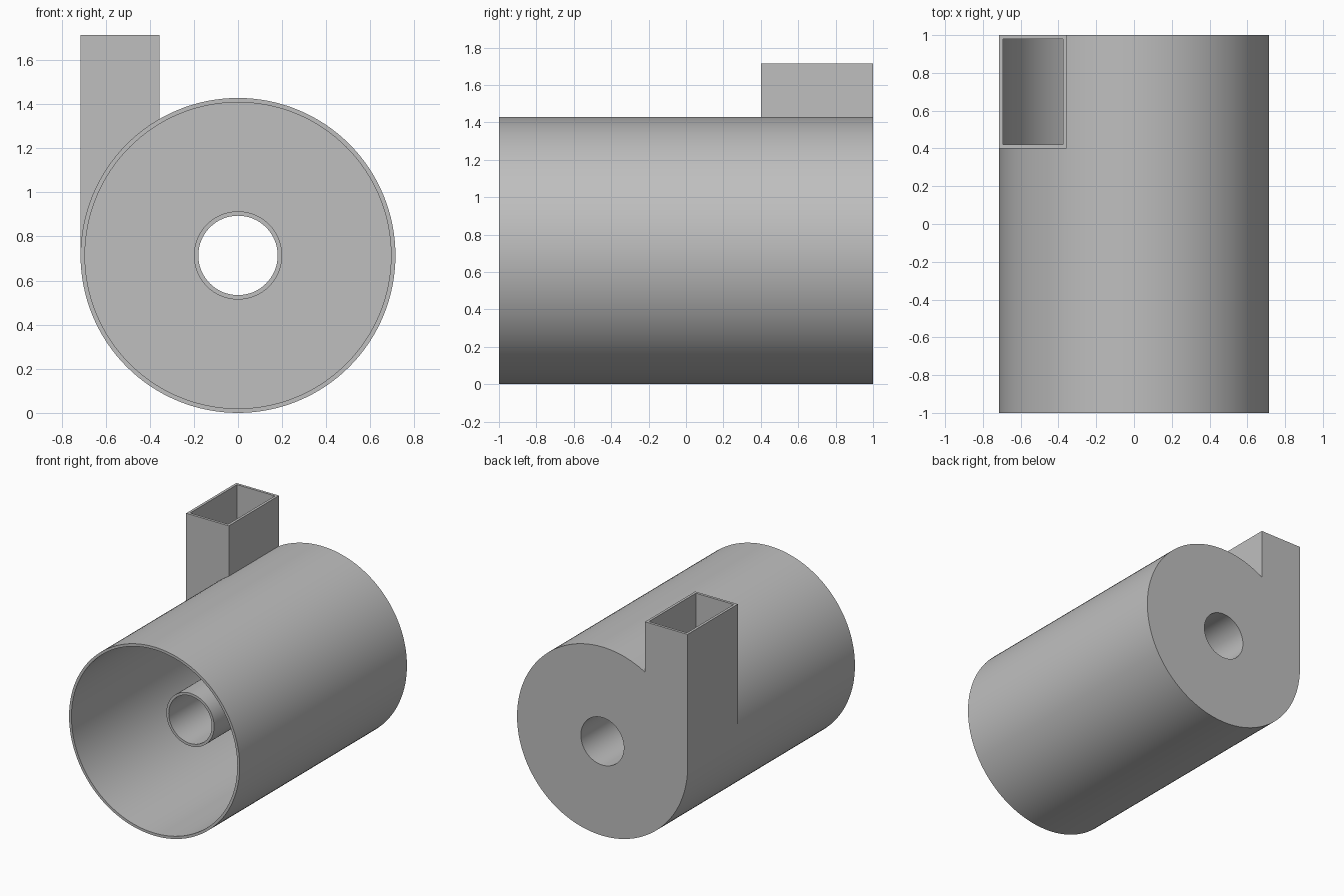
import bpy
import math
from mathutils import Matrix, Vector

cube = bpy.data.objects.get("Cube")
if cube:
    bpy.data.objects.remove(cube)

R = 0.714            # drum radius, also the height of its axis
WALL = 0.02
DUCT_W, DUCT_D, TOP = 0.357, 0.6, 1.714
PIPE_R, PIPE_FRONT = 0.2, -0.571

grey = bpy.data.materials.new("plain grey")
grey.use_nodes = True
colour = (0.52, 0.52, 0.52, 1)
grey.diffuse_color = colour
grey.node_tree.nodes["Principled BSDF"].inputs["Base Color"].default_value = colour


def cylinder(name, radius, y0, y1, sides=128):
    bpy.ops.mesh.primitive_cylinder_add(vertices=sides, radius=radius, depth=y1 - y0)
    ob = bpy.context.object
    ob.name = name
    ob.data.transform(Matrix.Translation((0, (y0 + y1) / 2, R))
                      @ Matrix.Rotation(math.pi / 2, 4, 'X'))
    ob.data.materials.append(grey)
    return ob


def box(name, low, high):
    low, high = Vector(low), Vector(high)
    bpy.ops.mesh.primitive_cube_add(size=1)
    ob = bpy.context.object
    ob.name = name
    ob.data.transform(Matrix.Translation((low + high) / 2)
                      @ Matrix.Diagonal((*(high - low), 1)))
    ob.data.materials.append(grey)
    return ob


def combine(target, tool, operation):
    mod = target.modifiers.new(operation.lower(), 'BOOLEAN')
    mod.operation, mod.object, mod.solver = operation, tool, 'EXACT'
    bpy.context.view_layer.objects.active = target
    bpy.ops.object.modifier_apply(modifier=mod.name)
    bpy.data.objects.remove(tool)


# Outer drum with the tangential inlet duct
body = cylinder("drum_with_inlet_duct", R, -1, 1)
combine(body, box("duct_outer", (-R, 1 - DUCT_D, R), (-R + DUCT_W, 1, TOP)), 'UNION')

# Hollow the drum from the front, and the duct from the top
combine(body, cylinder("drum_hollow", R - WALL, -1.1, 1 - WALL), 'DIFFERENCE')
combine(body, box("duct_hollow", (-R + WALL, 1 - DUCT_D + WALL, R),
                  (-R + DUCT_W - WALL, 1 - WALL, TOP + 0.1)), 'DIFFERENCE')

# Round outlet in the back plate
combine(body, cylinder("outlet_hole", PIPE_R - WALL, 0.9, 1.1, 64), 'DIFFERENCE')

# Outlet pipe reaching forward inside the drum
pipe = cylinder("outlet_pipe", PIPE_R, PIPE_FRONT, 1 - WALL, 64)
combine(pipe, cylinder("pipe_bore", PIPE_R - WALL, -1.1, 1.1, 64), 'DIFFERENCE')

for ob in (body, pipe):
    bpy.ops.object.select_all(action='DESELECT')
    ob.select_set(True)
    bpy.context.view_layer.objects.active = ob
    bpy.ops.object.shade_smooth_by_angle(angle=math.radians(30))
